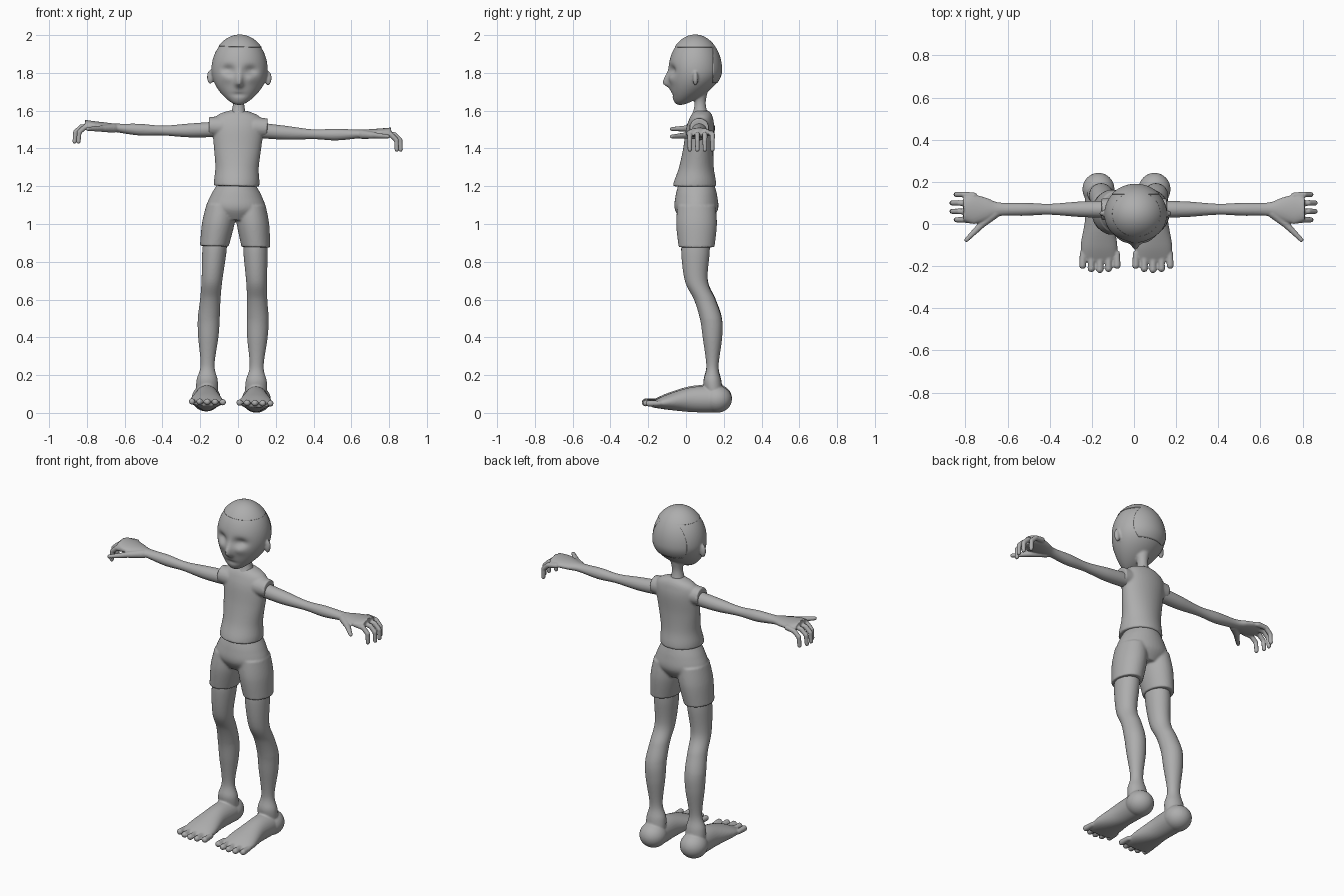
import bpy, bmesh, math
from mathutils import Vector, Matrix

if "Cube" in bpy.data.objects:
    bpy.data.objects.remove(bpy.data.objects["Cube"])

grey = bpy.data.materials.new("plain grey")
grey.use_nodes = True
grey.diffuse_color = (0.42, 0.42, 0.42, 1)
grey.node_tree.nodes["Principled BSDF"].inputs["Base Color"].default_value = grey.diffuse_color

X, Y, Z = Vector((1, 0, 0)), Vector((0, 1, 0)), Vector((0, 0, 1))
SIDES = {"left": 1, "right": -1}

# The whole figure leans slightly sideways about the chest
chest = Matrix.Translation(Z * 1.5)
LEAN = chest @ Matrix.Rotation(0.025, 4, 'Y') @ chest.inverted()


def smooth_rows(rows, steps=8):
    """Catmull-Rom interpolation between section rows."""
    p = [Vector(row) for row in rows]
    p = [p[0]] + p + [p[-1]]
    result = []
    for a, b, c, d in zip(p, p[1:], p[2:], p[3:]):
        for k in range(steps):
            t = k / steps
            start, end = (c - a) / 2, (d - b) / 2
            bend = (c - b) * 3 - start * 2 - end
            twist = (b - c) * 2 + start + end
            result.append(b + start * t + bend * t ** 2 + twist * t ** 3)
    return result + [p[-1]]


def loft(bm, rows, place, wide, deep, side=1, segments=40):
    """Closed tube of ellipses; each row is (station, half width, half depth)."""
    rings = []
    for row in smooth_rows(rows):
        centre, ring = Vector(place(row)), []
        for k in range(segments):
            turn = math.tau * k / segments
            co = centre + wide * row[1] * math.cos(turn) + deep * row[2] * math.sin(turn)
            co.x *= side
            ring.append(bm.verts.new(co))
        rings.append(ring)
    bm.faces.new(rings[0])
    bm.faces.new(rings[-1])
    for lower, upper in zip(rings, rings[1:]):
        for k in range(segments):
            bm.faces.new((lower[k - 1], lower[k], upper[k], upper[k - 1]))


def ball(bm, centre, radii, side=1, detail=12):
    x, y, z = centre
    matrix = Matrix.Translation((x * side, y, z)) @ Matrix.Diagonal((*radii, 1))
    bmesh.ops.create_uvsphere(bm, u_segments=detail, v_segments=detail, radius=1, matrix=matrix)


def digit(bm, joints, thick, thin, side):
    """Finger or toe: balls strung closely along the joints."""
    joints = [Vector(j) for j in joints]
    steps = 8
    total = steps * (len(joints) - 1)
    for i in range(total + 1):
        bone = min(i // steps, len(joints) - 2)
        centre = joints[bone].lerp(joints[bone + 1], i / steps - bone)
        radius = thick + (thin - thick) * i / total
        ball(bm, centre, [radius] * 3, side)


def finish(bm, name, voxel=0.007):
    """Store the mesh and, if asked, melt its parts into one skin."""
    bmesh.ops.recalc_face_normals(bm, faces=bm.faces)
    mesh = bpy.data.meshes.new(name)
    bm.to_mesh(mesh)
    bm.free()
    mesh.materials.append(grey)
    mesh.polygons.foreach_set("use_smooth", [True] * len(mesh.polygons))
    ob = bpy.data.objects.new(name, mesh)
    bpy.context.collection.objects.link(ob)
    ob.matrix_world = LEAN
    if voxel:
        blend = ob.modifiers.new("blend", 'REMESH')
        blend.mode, blend.voxel_size, blend.use_smooth_shade = 'VOXEL', voxel, True
        soften = ob.modifiers.new("soften", 'SMOOTH')
        soften.factor, soften.iterations = 0.5, 2
    return ob


def bump(distance, size):
    return math.exp(-(distance / size) ** 2)


def head_shape():
    """Egg-shaped skull, its face pushed in and out by soft bumps."""
    bm = bmesh.new()
    bmesh.ops.create_uvsphere(bm, u_segments=80, v_segments=60, radius=1)
    for v in bm.verts:
        low = min(v.co.z, 0) ** 2
        taper = 1 - 0.3 * low
        x = v.co.x * taper * 0.149
        y = v.co.y * taper * 0.14 + 0.048 - 0.08 * low
        z = v.co.z * 0.185 + 1.815
        if y < 0.02:
            nose = 0.036 * bump(x, 0.02) * bump(z - 1.745, 0.05 if z > 1.745 else 0.02)
            socket = 0.022 * bump(abs(x) - 0.06, 0.034) * bump(z - 1.815, 0.024)
            cheek = 0.008 * bump(abs(x) - 0.06, 0.03) * bump(z - 1.77, 0.025)
            mouth = 0.008 * bump(x, 0.035) * bump(z - 1.685, 0.01)
            y += socket + mouth - nose - cheek
        v.co = (x, y, z)
    return bm


# Head with neck and ears
bm = head_shape()
neck = [(1.57, 0.05), (1.6, 0.036), (1.65, 0.03), (1.72, 0.045)]
loft(bm, [(z, r, r) for z, r in neck], lambda row: (0, 0.075, row[0]), X, Y)
for side in SIDES.values():
    ball(bm, (0.153, 0.05, 1.775), (0.018, 0.014, 0.037), side, detail=24)
finish(bm, "head", voxel=0.006)

# Thin hair cap over the crown and the back of the head
BROW, NAPE, BEHIND = 1.937, 1.75, 0.14
bm = head_shape()
for point, normal in ((Z * BROW, Z), (Z * NAPE, Z), (Y * BEHIND, Y)):
    bmesh.ops.bisect_plane(bm, geom=bm.verts[:] + bm.edges[:] + bm.faces[:],
                           plane_co=point, plane_no=normal)
bare = []
for face in bm.faces:
    middle = face.calc_center_median()
    if middle.z < NAPE or (middle.z < BROW and middle.y < BEHIND):
        bare.append(face)
bmesh.ops.delete(bm, geom=bare, context='FACES')
shell = finish(bm, "hair_cap", voxel=None).modifiers.new("shell", 'SOLIDIFY')
shell.thickness, shell.offset = 0.003, 1

# Shirt with short sleeves
bm = bmesh.new()
trunk = [(1.2, 0.12, 0.115), (1.23, 0.12, 0.11), (1.3, 0.115, 0.092), (1.4, 0.125, 0.08),
         (1.5, 0.135, 0.075), (1.55, 0.13, 0.065), (1.58, 0.1, 0.053), (1.6, 0.045, 0.035)]
loft(bm, trunk, lambda row: (0, 0.045 + (row[0] - 1.2) / 10, row[0]), X, Y)
for side in SIDES.values():
    loft(bm, [(0.08, 0.055, 0.055), (0.155, 0.05, 0.05)],
         lambda row: (row[0], 0.07, 1.513), Y, Z, side)
finish(bm, "shirt")

# Shorts: hips and two legs
bm = bmesh.new()
hips = [(1.21, 0.1, 0.095), (1.15, 0.135, 0.11), (1.08, 0.155, 0.115), (1.02, 0.1, 0.08)]
loft(bm, hips, lambda row: (0, 0.055, row[0]), X, Y)
for side in SIDES.values():
    loft(bm, [(z, r, r * 1.25) for z, r in ((1.1, 0.08), (1, 0.086), (0.88, 0.076))],
         lambda row: (0.11 - (row[0] - 0.88) * 0.15, 0.056, row[0]), X, Y, side)
finish(bm, "shorts")

arm = [(0.1, 0.041), (0.25, 0.037), (0.4, 0.026), (0.52, 0.031), (0.64, 0.032),
       (0.7, 0.054), (0.76, 0.068), (0.81, 0.055)]
leg = [(0.95, 0.06), (0.85, 0.064), (0.7, 0.055), (0.6, 0.054), (0.5, 0.058),
       (0.4, 0.054), (0.25, 0.037), (0.17, 0.056), (0.1, 0.058)]
shin_y = [0.055, 0.05, 0.055, 0.1, 0.132, 0.14, 0.14, 0.14, 0.15]
foot = [(0.16, 0.07, 0.07), (0.03, 0.066, 0.066), (-0.1, 0.087, 0.04), (-0.18, 0.08, 0.015)]

for label, side in SIDES.items():
    # Arm, flattening into the palm
    bm = bmesh.new()
    loft(bm, [(x, r, r if x < 0.6 else 0.023) for x, r in arm],
         lambda row: (row[0], 0.07, 1.485 + 0.15 * (row[0] - 0.42) ** 2), Y, Z, side)
    # Four curled fingers and a thumb
    for i in range(4):
        reach = 0.885 - 0.02 * abs(i - 1.5)
        y = 0.14 - 0.04 * i
        digit(bm, [(0.76, y - 0.005, 1.5), (reach - 0.045, y, 1.493),
                   (reach - 0.015, y, 1.465), (reach - 0.012, y, 1.415)], 0.015, 0.012, side)
    digit(bm, [(0.66, 0.05, 1.49), (0.72, 0, 1.487), (0.795, -0.075, 1.483)], 0.024, 0.011, side)
    finish(bm, label + "_arm", voxel=0.005)

    # Leg, bending back below the knee
    bm = bmesh.new()
    spine = [(z, r, r * (0.75 + z / 2), y) for (z, r), y in zip(leg, shin_y)]
    loft(bm, spine, lambda row: (0.1 + 0.03 * min(1, 2 * (1 - row[0])), row[3], row[0]),
         X, Y, side)
    # Foot with a round heel
    loft(bm, foot, lambda row: (0.13, row[0], 0.04 + row[2] / 2), X, Z, side)
    ball(bm, (0.133, 0.165, 0.075), (0.076, 0.078, 0.071), side, detail=32)
    # Toes, bulging at the tips
    for i in range(-2, 3):
        x, tip = 0.126 + 0.041 * i, 0.005 * i * i - 0.217
        digit(bm, [(x, -0.14, 0.055), (x, tip, 0.055)], 0.014, 0.017, side)
    finish(bm, label + "_leg", voxel=0.0055)
